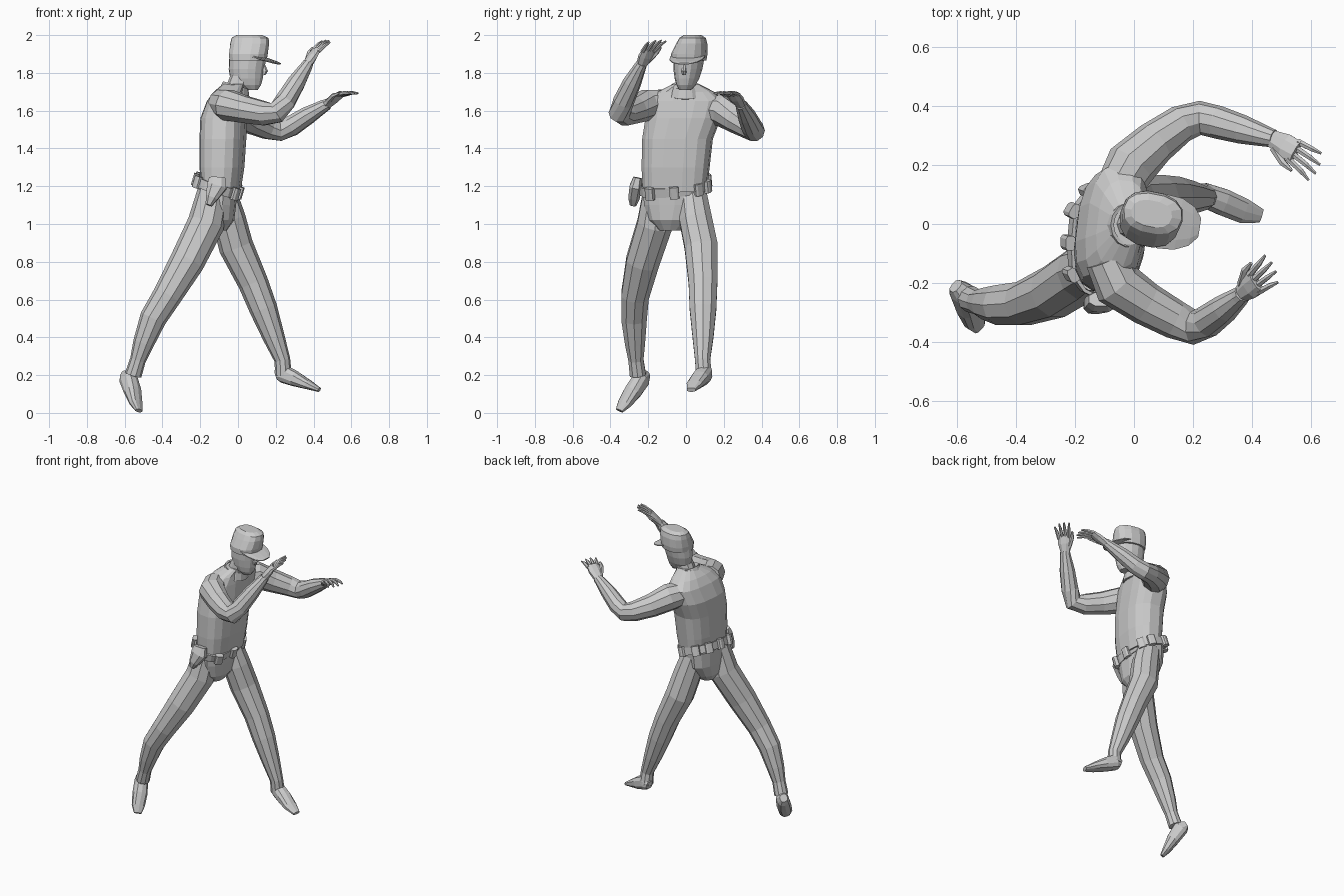
import bpy, bmesh, math
from mathutils import Vector as V


def loft(name, pts, hint=(0, 1, 0), n=10, normal=None, power=1.0, shell=0):
    """Skin rings (x, y, z, half width along hint, half depth) along a path."""
    bm = bmesh.new()
    c = [V(p[:3]) for p in pts]
    rings = []
    for i, p in enumerate(pts):
        t = V(normal) if normal else c[min(i + 1, len(c) - 1)] - c[max(i - 1, 0)]
        t.normalize()
        s = V(hint)
        s = (s - t * s.dot(t)).normalized()
        o = t.cross(s)
        a, b = p[3], p[-1]
        ring = []
        for k in range(n):
            u = 2 * math.pi * (k + 0.5) / n
            cu, su = math.cos(u), math.sin(u)
            cu = math.copysign(abs(cu) ** power, cu)
            su = math.copysign(abs(su) ** power, su)
            ring.append(bm.verts.new(c[i] + s * a * cu + o * b * su))
        rings.append(ring)
    for r, q in zip(rings, rings[1:]):
        for k in range(n):
            bm.faces.new((r[k], r[(k + 1) % n], q[(k + 1) % n], q[k]))
    if not shell:
        bm.faces.new(rings[0])
        bm.faces.new(rings[-1])
    bmesh.ops.recalc_face_normals(bm, faces=bm.faces)
    me = bpy.data.meshes.new(name)
    bm.to_mesh(me)
    bm.free()
    ob = bpy.data.objects.new(name, me)
    bpy.context.collection.objects.link(ob)
    if shell:
        ob.modifiers.new("thickness", 'SOLIDIFY').thickness = shell
    return ob


def hand(name, wrist, knuckle, tip, side):
    """Palm, four spread curled fingers and a thumb on the -side."""
    w, k, t, s = V(wrist), V(knuckle), V(tip), V(side).normalized()
    m = w.lerp(k, 0.55)
    loft(name + "_palm", [(*w, .03, .025), (*m, .044, .022), (*k, .042, .014)], side, 8)
    out = (k - w).normalized()
    for i in range(4):
        off = (i - 1.5) * 0.022
        reach = (0.9, 1.0, 0.97, 0.8)[i]
        a = k - out * .015 + s * off
        e = k.lerp(t, reach) + s * off * 1.5
        mid = a.lerp(e, 0.5) + out * .012
        loft(f"{name}_finger_{i + 1}", [(*a, .012, .012), (*mid, .01, .01), (*e, .005, .005)], side, 6)
    a, b = w.lerp(k, .25) - s * .025, w.lerp(k, .8) - s * .055
    e = k.lerp(t, .2) - s * .06
    loft(name + "_thumb", [(*a, .016, .016), (*b, .013, .013), (*e, .006, .006)], side, 6)


UP = (0, 0, 1)
# Torso and pelvis
loft("torso", [(-.09, -.06, 1.17, .17, .1), (-.085, -.055, 1.3, .18, .115), (-.08, -.045, 1.45, .187, .12),
               (-.075, -.015, 1.56, .2, .12), (-.06, 0, 1.65, .205, .1), (-.045, 0, 1.7, .15, .08),
               (-.02, 0, 1.74, .07, .06)], (.12, 1, 0), 16, UP, .75)
loft("pelvis", [(-.105, -.06, 1.2, .175, .105), (-.11, -.06, 1.1, .165, .1), (-.11, -.075, 1.02, .125, .09),
                (-.11, -.085, .965, .06, .05)], (0, 1, 0), 14, UP, .85)

# Belt, tilted down towards the front
tilt = V((.3, -.1, 1)).normalized()
mid = V((-.107, -.063, 1.2))
loft("belt", [(*(mid - tilt * .025), .187, .118), (*(mid + tilt * .025), .187, .118)], (0, 1, 0), 18, tilt, .8, .012)
side = (V((0, 1, 0)) - tilt * tilt.y).normalized()
front = side.cross(tilt)
for i, deg in enumerate((0, 38, 68, 112, 150, 180, 210, 322)):
    u = math.radians(deg)
    c = mid + front * .122 * math.copysign(abs(math.cos(u)) ** .8, math.cos(u)) \
        + side * .19 * math.copysign(abs(math.sin(u)) ** .8, math.sin(u))
    d = front * math.cos(u) + side * math.sin(u)
    loft(f"belt_pouch_{i + 1}", [(*(c - tilt * .032), .026, .018), (*(c + tilt * .032), .026, .018)],
         tilt.cross(d), 8, tilt, .6)
loft("holster", [(-.11, -.255, 1.245, .045, .025), (-.112, -.265, 1.2, .055, .035), (-.14, -.275, 1.14, .035, .032),
                 (-.155, -.28, 1.1, .018, .018)], (1, 0, 0), 8, None, .75)

# Neck, collar and head
loft("neck", [(-.025, 0, 1.66, .06, .06), (.0, 0, 1.73, .055, .058), (.02, .005, 1.78, .055, .058)], n=10)
loft("collar", [(-.02, -.003, 1.685, .092, .085), (-.012, -.003, 1.735, .076, .07)], n=14,
     normal=(.3, 0, 1), shell=.012)
face_side = (.2, 1, 0)
loft("head", [(.075, -.005, 1.71, .03, .03), (.055, 0, 1.735, .05, .068), (.045, .005, 1.77, .064, .088),
              (.045, .01, 1.82, .076, .096), (.052, .015, 1.88, .082, .1), (.058, .022, 1.93, .075, .09)],
     face_side, 14, UP)
loft("nose", [(.135, -.01, 1.845, .008, .008), (.143, -.012, 1.81, .014, .016), (.137, -.01, 1.79, .012, .01)],
     face_side, 6, UP)

# Cap
loft("cap_crown", [(.053, .014, 1.865, .092, .1), (.055, .017, 1.9, .095, .104), (.062, .03, 1.955, .08, .105),
                   (.064, .035, 1.985, .067, .1), (.06, .035, 2.0, .045, .07)], face_side, 14, UP, .85)
loft("cap_brim", [(.09, .01, 1.888, .098, .01), (.15, 0, 1.87, .093, .009), (.195, -.008, 1.856, .07, .008),
                  (.222, -.012, 1.848, .035, .005)], face_side, 10)

# Arms
loft("right_arm", [(-.09, -.12, 1.64, .075), (-.055, -.205, 1.63, .085), (.04, -.27, 1.605, .074),
                   (.14, -.325, 1.585, .066), (.205, -.35, 1.59, .06), (.25, -.33, 1.65, .056),
                   (.31, -.285, 1.75, .049), (.36, -.245, 1.83, .034), (.37, -.235, 1.85, .03)], UP)
loft("left_arm", [(-.06, .11, 1.61, .075), (-.01, .2, 1.6, .088), (.07, .275, 1.55, .075),
                  (.16, .34, 1.51, .064), (.225, .36, 1.495, .058), (.285, .345, 1.52, .056),
                  (.37, .32, 1.575, .049), (.455, .295, 1.625, .034), (.475, .29, 1.635, .03)], UP)
hand("right_hand", (.365, -.237, 1.84), (.415, -.195, 1.925), (.475, -.145, 1.972), (.4, -.7, 0))
hand("left_hand", (.468, .29, 1.632), (.55, .245, 1.692), (.625, .185, 1.692), (.5, .85, 0))

# Legs
loft("right_leg", [(-.13, -.145, 1.17, .085), (-.17, -.165, 1.0, .098), (-.27, -.23, .8, .092),
                   (-.375, -.27, .62, .077), (-.45, -.275, .5, .071), (-.5, -.27, .37, .056),
                   (-.53, -.265, .28, .042), (-.555, -.255, .2, .045)])
loft("left_leg", [(-.09, .03, 1.17, .08), (-.05, .05, 1.03, .09), (-.01, .08, .88, .092),
                  (.08, .09, .69, .08), (.135, .09, .55, .074), (.19, .09, .4, .058),
                  (.235, .088, .28, .042), (.24, .095, .2, .045)])

# Feet
loft("right_foot", [(-.605, -.21, .205, .025, .025), (-.582, -.232, .185, .04, .05), (-.558, -.28, .115, .047, .042),
                    (-.54, -.325, .05, .042, .026), (-.525, -.352, .012, .025, .012)], (1, 1, -.4), 10, None, .8)
loft("left_foot", [(.205, .11, .2, .025, .03), (.235, .1, .21, .042, .05), (.3, .075, .182, .047, .042),
                   (.37, .045, .15, .044, .026), (.43, .028, .122, .025, .012)], (.36, 1, 0), 10, None, .8)
